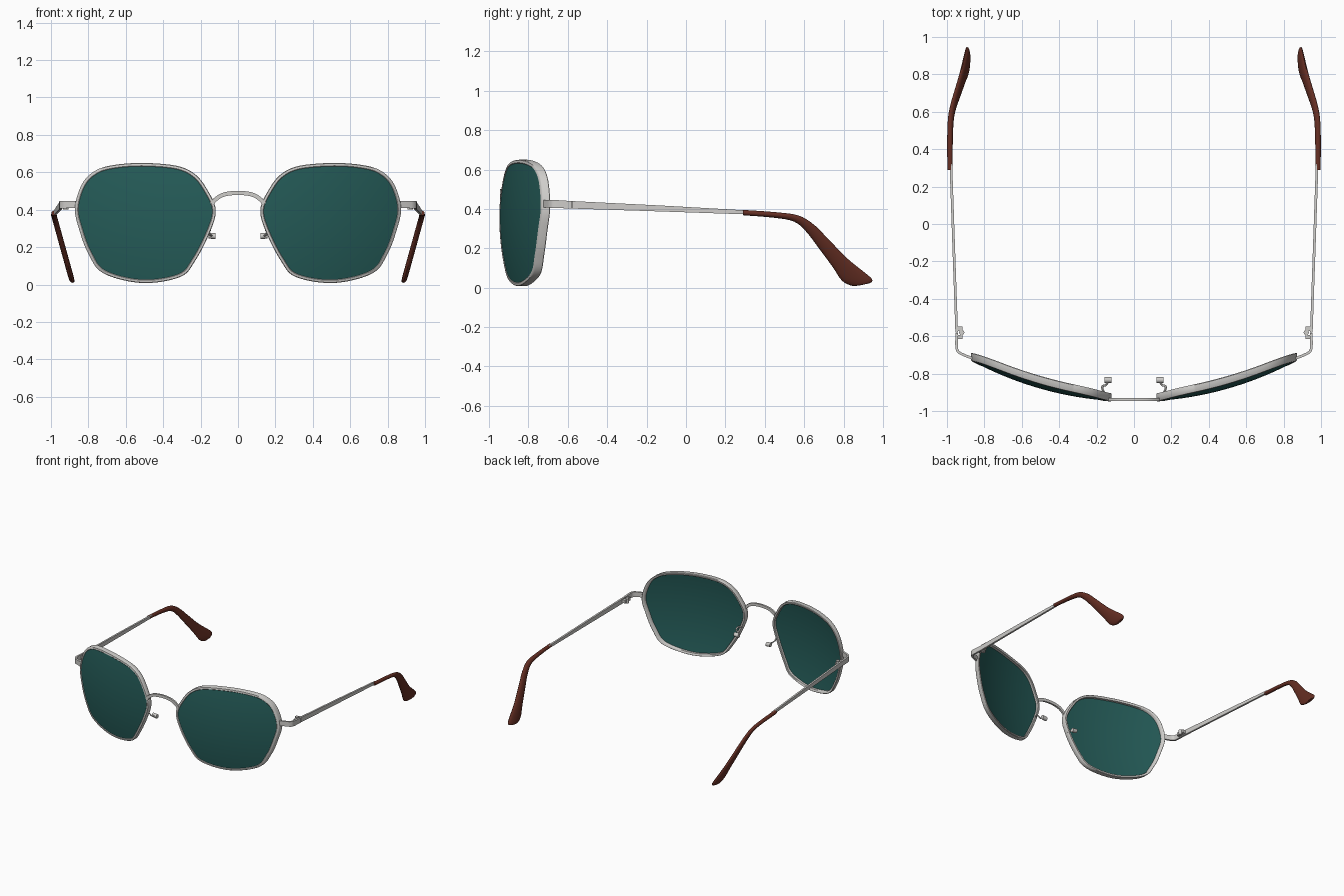
import bpy, bmesh, math
from mathutils import Vector as V

if "Cube" in bpy.data.objects:
    bpy.data.objects.remove(bpy.data.objects["Cube"])


def material(name, rgb):
    m = bpy.data.materials.new(name)
    m.diffuse_color = (*rgb, 1)
    m.use_nodes = True
    m.node_tree.nodes["Principled BSDF"].inputs["Base Color"].default_value = m.diffuse_color
    return m


METAL = material("silver metal", (0.62, 0.61, 0.59))
GLASS = material("dark teal glass", (0.018, 0.105, 0.097))
BROWN = material("brown plastic", (0.13, 0.028, 0.017))


def spline(pts, n, closed=False):
    """Catmull-Rom through tuples of any length."""
    k, out = len(pts), []
    get = (lambda i: pts[i % k]) if closed else (lambda i: pts[max(0, min(k - 1, i))])
    for i in range(k if closed else k - 1):
        for s in range(n):
            t = s / n
            out.append(tuple(
                0.5 * (2 * b + (c - a) * t + (2 * a - 5 * b + 4 * c - d) * t * t + (3 * b - a - 3 * c + d) * t ** 3)
                for a, b, c, d in zip(get(i - 1), get(i), get(i + 1), get(i + 2))))
    return out if closed else out + [pts[-1]]


def finish(name, bm, mat, mirror=True, angle=40):
    bmesh.ops.recalc_face_normals(bm, faces=bm.faces)
    me = bpy.data.meshes.new(name)
    bm.to_mesh(me)
    bm.free()
    me.materials.append(mat)
    ob = bpy.data.objects.new(name, me)
    bpy.context.collection.objects.link(ob)
    bpy.ops.object.select_all(action='DESELECT')
    ob.select_set(True)
    bpy.context.view_layer.objects.active = ob
    bpy.ops.object.shade_smooth_by_angle(angle=math.radians(angle))
    if mirror:
        ob.modifiers.new("mirror", 'MIRROR').use_clip = False
    return ob


def loft(name, rings, mat, loop=False, mirror=True, angle=40):
    """Skin a list of closed sections; loop joins last to first, else caps."""
    bm = bmesh.new()
    vs = [[bm.verts.new(p) for p in r] for r in rings]
    n = len(vs[0])
    for i in range(len(vs) if loop else len(vs) - 1):
        a, b = vs[i], vs[(i + 1) % len(vs)]
        for j in range(n):
            bm.faces.new((a[j], a[(j + 1) % n], b[(j + 1) % n], b[j]))
    if not loop:
        bm.faces.new(vs[0])
        bm.faces.new(vs[-1])
    return finish(name, bm, mat, mirror, angle)


def sweep(name, path, axis, half_side, mat, sides=4, mirror=True):
    """Sweep a section along (x, y, z, half size along axis) points."""
    rings, axis = [], V(axis)
    for i, p in enumerate(path):
        a, b = path[max(i - 1, 0)], path[min(i + 1, len(path) - 1)]
        side = (V(b[:3]) - V(a[:3])).cross(axis).normalized()
        up = axis * p[3]
        if sides == 4:
            uv = [(-1, -1), (1, -1), (1, 1), (-1, 1)]
        else:
            uv = [(math.cos(math.tau * k / sides), math.sin(math.tau * k / sides)) for k in range(sides)]
        rings.append([V(p[:3]) + side * half_side * u + up * v for u, v in uv])
    return loft(name, rings, mat, mirror=mirror)


# Lens outline in front view, lying on a shallow sphere
OUTLINE = spline([(.513, .65), (.67, .638), (.765, .607), (.834, .537), (.872, .41), (.848, .29),
                  (.80, .165), (.72, .06), (.513, .008), (.31, .04), (.23, .125), (.15, .28),
                  (.119, .40), (.166, .51), (.23, .59), (.33, .635)], 6, True)


def surface(x, z):
    return -.953 + 1.83 - math.sqrt(1.83 ** 2 - x * x - (z - .33) ** 2)


def inset(d):
    out, n = [], len(OUTLINE)
    for i, (x, z) in enumerate(OUTLINE):
        a, b = OUTLINE[i - 1], OUTLINE[(i + 1) % n]
        t = V((b[0] - a[0], b[1] - a[1])).normalized()
        out.append((x + t.y * d, z - t.x * d))
    return out


# Rims: bevelled rectangular band around each lens
profile = [(.003, 0), (.015, 0), (.018, .003), (.018, .039), (.015, .042), (.003, .042), (0, .038), (0, .004)]
layers = [[(x, surface(x, z) + dy, z) for x, z in inset(d)] for d, dy in profile]
loft("lens_rim", layers, METAL, loop=True)

# Lenses: curved glass built from concentric rings, front then back
edge = inset(.012)
cx, cz = .5, .33
scales = [.02] + [k / 10 for k in range(1, 11)]
rings = []
for order, dy in ((scales, .003), (scales[::-1], .02)):
    for s in order:
        pts = [(cx + (x - cx) * s, cz + (z - cz) * s) for x, z in edge]
        rings.append([(x, surface(x, z) + dy, z) for x, z in pts])
loft("lens", rings, GLASS)

# Arched bridge
arch = spline([(-.14, -.938, .43), (-.12, -.938, .455), (-.075, -.938, .481), (0, -.938, .490),
               (.075, -.938, .481), (.12, -.938, .455), (.14, -.938, .43)], 5)
sweep("bridge", [(*p, .007) for p in arch], (0, 1, 0), .011, METAL, mirror=False)

# End pieces wrapping from rim to hinge
sweep("end_piece", spline([(.865, -.718, .427, .019), (.91, -.70, .427, .019), (.937, -.685, .426, .02),
                           (.948, -.66, .425, .02), (.948, -.582, .421, .019)], 5),
      (0, 0, 1), .007, METAL)

# Tapered temple arms
sweep("temple_arm", [(.948, -.58, .421, .019), (.964, -.12, .402, .015), (.979, .32, .382, .01)],
      (0, 0, 1), .007, METAL)

# Hinges on the inner side of the arms
sweep("hinge_barrel", [(.921, -.58, .402, .014), (.921, -.58, .440, .014)], (0, 1, 0), .014, METAL, sides=12)
for y in (-.605, -.56):
    sweep("hinge_leaf", [(.918, y, .421, .012), (.947, y, .421, .012)], (0, 0, 1), .011, METAL)

# Temple tips: flattened ellipses between an upper and a lower edge (y, z, y, z, half thickness)
tips = spline([(.29, .395, .29, .368, .014), (.45, .384, .45, .355, .015), (.57, .367, .55, .335, .015),
               (.65, .32, .61, .285, .015), (.72, .25, .675, .20, .015), (.82, .148, .745, .105, .015),
               (.91, .075, .79, .038, .015), (.945, .043, .835, .012, .014), (.94, .026, .87, .010, .011),
               (.92, .020, .89, .013, .005)], 4)


def lean(z):
    return min(.984, .886 + (z - .015) * .277)


rings = []
for uy, uz, ly, lz, t in tips:
    ring = []
    for k in range(16):
        a = math.tau * k / 16
        w = .5 + .5 * math.sin(a)
        y, z = ly + (uy - ly) * w, lz + (uz - lz) * w
        ring.append((lean(z) + t * math.cos(a), y, z))
    rings.append(ring)
loft("temple_tip", rings, BROWN, angle=60)

# Nose pad wires and mounts
wire = spline([(.148, -.915, .29), (.165, -.892, .295), (.169, -.868, .285), (.152, -.862, .268),
               (.142, -.848, .262), (.141, -.835, .26)], 4)
sweep("nose_pad_wire", [(*p, .006) for p in wire], (0, 0, 1), .006, METAL, sides=8)
sweep("nose_pad_mount", [(.121, -.834, .258, .016), (.158, -.834, .262, .016)], (0, 0, 1), .016, METAL, sides=12)
